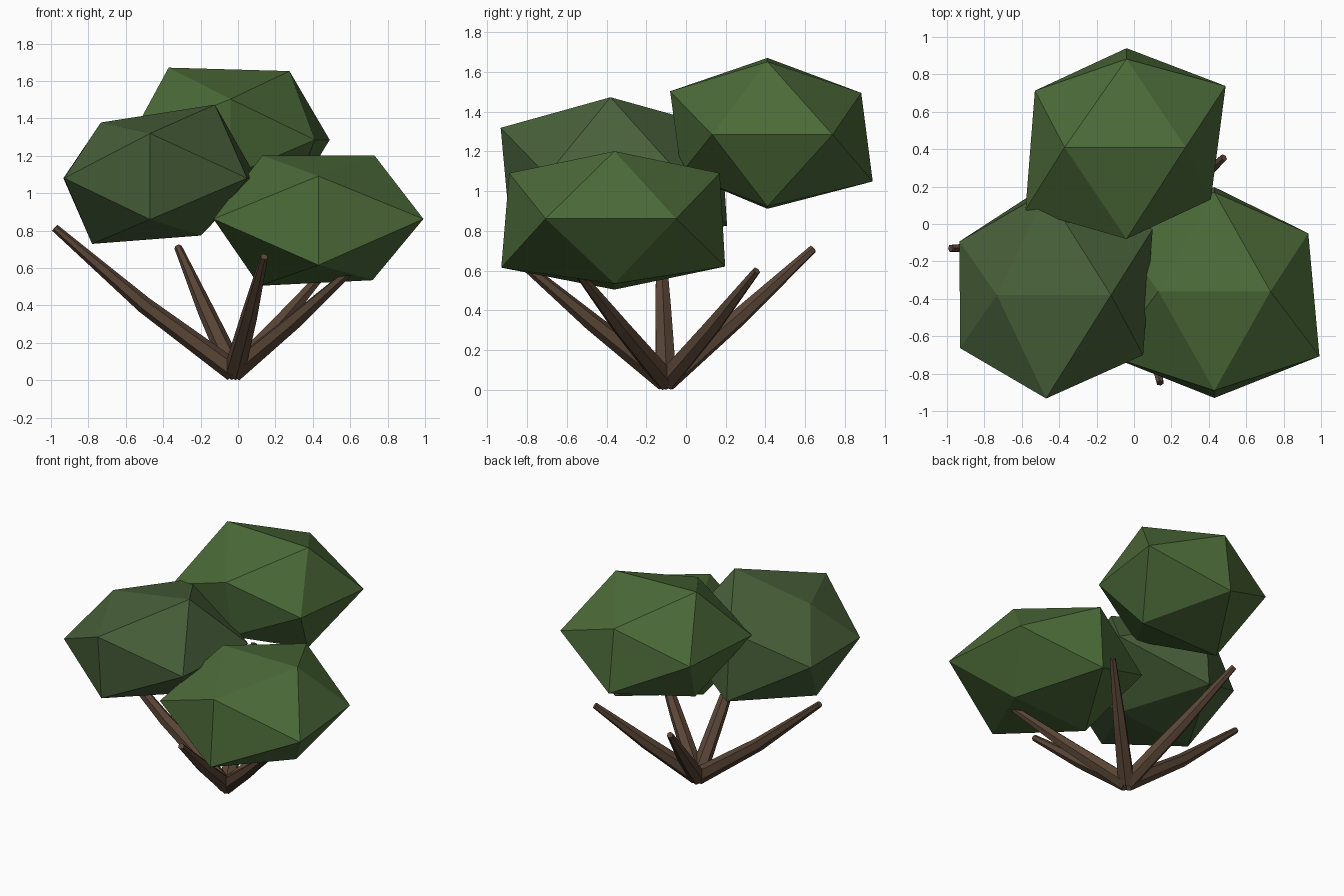
import bpy, bmesh, math
from mathutils import Vector

if "Cube" in bpy.data.objects:
    bpy.data.objects.remove(bpy.data.objects["Cube"])


def material(name, rgb):
    m = bpy.data.materials.new(name)
    m.diffuse_color = (*rgb, 1)
    m.use_nodes = True
    m.node_tree.nodes["Principled BSDF"].inputs["Base Color"].default_value = m.diffuse_color
    return m


def finish(bm, name, mat):
    bmesh.ops.recalc_face_normals(bm, faces=bm.faces)
    mesh = bpy.data.meshes.new(name)
    bm.to_mesh(mesh)
    bm.free()
    mesh.materials.append(mat)
    bpy.context.collection.objects.link(bpy.data.objects.new(name, mesh))


# Icosahedron corners: top/bottom edges, front/back edges, side edges
S, L = 0.5257, 0.8507
CORNERS = ([(x * S, 0, z * L) for z in (1, -1) for x in (-1, 1)]
           + [(0, y * L, z * S) for y in (-1, 1) for z in (1, -1)]
           + [(x * L, y * S, 0) for x in (-1, 1) for y in (-1, 1)])


def clump(name, centre, squash, radii, mat):
    """Flattened icosahedron with a slightly different radius per corner."""
    bm = bmesh.new()
    verts = [bm.verts.new(c) for c in CORNERS]
    bmesh.ops.convex_hull(bm, input=verts)
    for v, r in zip(verts, radii):
        v.co = Vector((v.co.x * r, v.co.y * r, v.co.z * r * squash)) + Vector(centre)
    finish(bm, name, mat)


def branch(name, tip, sag, mat, sides=6):
    """Tapered tube from the shared root, sagging a little mid-way."""
    root, tip = Vector((-0.02, -0.10, 0.047)), Vector(tip)
    path = [root, root.lerp(tip, 0.5) - Vector((0, 0, sag)), tip]
    bm = bmesh.new()
    rings = []
    for i, (p, r) in enumerate(zip(path, (0.058, 0.045, 0.021))):
        d = path[min(i + 1, 2)] - path[max(i - 1, 0)]
        side = d.cross(Vector((0, 0, 1))).normalized()
        up = side.cross(d).normalized()
        rings.append([bm.verts.new(p + r * (side * math.cos(a) + up * math.sin(a)))
                      for a in (math.tau * (k + 0.5) / sides for k in range(sides))])
    for a, b in zip(rings, rings[1:]):
        for k in range(sides):
            n = (k + 1) % sides
            bm.faces.new((a[k], a[n], b[n], b[k]))
    bm.faces.new(rings[0])
    bm.faces.new(rings[-1])
    finish(bm, name, mat)


green = material("leaf_green", (0.072, 0.145, 0.040))
dull_green = material("leaf_dull_green", (0.065, 0.117, 0.042))
brown = material("bark", (0.100, 0.060, 0.037))

# Foliage
clump("foliage_right", (0.43, -0.36, 0.862), 0.70,
      (0.57, 0.57, 0.60, 0.55, 0.623, 0.67, 0.623, 0.655, 0.66, 0.62, 0.66, 0.59), green)
clump("foliage_back", (-0.04, 0.41, 1.285), 0.72,
      (0.63, 0.60, 0.61, 0.59, 0.576, 0.51, 0.555, 0.623, 0.635, 0.576, 0.53, 0.623), green)
clump("foliage_left", (-0.47, -0.38, 1.08), 0.70,
      (0.50, 0.66, 0.59, 0.515, 0.65, 0.60, 0.65, 0.69, 0.54, 0.545, 0.61, 0.67), dull_green)

# Branches
branch("branch_left", (-0.98, -0.13, 0.815), 0.03, brown)
branch("branch_back_left", (-0.32, 0.64, 0.71), 0.01, brown)
branch("branch_front", (0.14, -0.85, 0.66), 0.01, brown)
branch("branch_back_right", (0.48, 0.355, 0.60), 0.01, brown)
branch("branch_front_right", (0.62, -0.55, 0.60), 0.01, brown)
